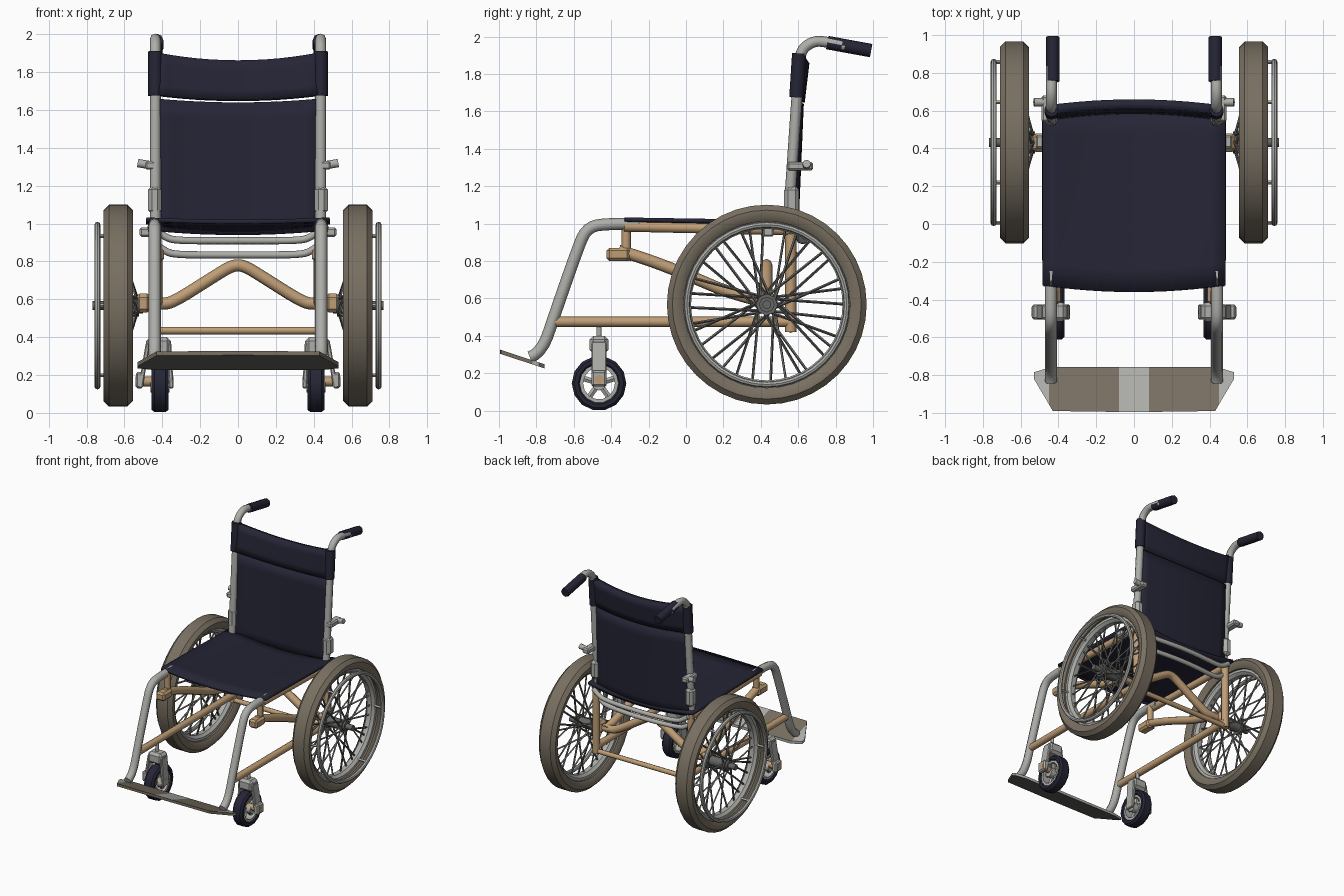
import bpy, bmesh, math, random
from mathutils import Vector

if "Cube" in bpy.data.objects:
    bpy.data.objects.remove(bpy.data.objects["Cube"])
random.seed(3)


def mat(name, r, g, b):
    m = bpy.data.materials.new(name)
    m.diffuse_color = (r, g, b, 1)
    m.use_nodes = True
    m.node_tree.nodes["Principled BSDF"].inputs["Base Color"].default_value = m.diffuse_color
    return m


NAVY = mat("navy fabric", 0.018, 0.018, 0.036)
GREY = mat("light grey metal", 0.42, 0.42, 0.40)
TAUPE = mat("taupe rubber", 0.19, 0.16, 0.12)
BROWN = mat("tan frame", 0.52, 0.34, 0.18)
STEEL = mat("dark steel", 0.13, 0.13, 0.125)


def finish(name, me, mats, mirror=False, angle=40):
    """Make the object, mirror it across x if asked, smooth it by angle."""
    ob = bpy.data.objects.new(name, me)
    bpy.context.collection.objects.link(ob)
    if not me.materials:
        for m in mats:
            me.materials.append(m)
    bpy.ops.object.select_all(action='DESELECT')
    ob.select_set(True)
    bpy.context.view_layer.objects.active = ob
    bpy.ops.object.shade_smooth_by_angle(angle=math.radians(angle))
    if mirror:
        ob.modifiers.new("mirror", 'MIRROR').use_mirror_merge = False
    return ob


def tubes(name, paths, r, m, mirror=False, res=2):
    """Round tubes along control points; bends are softened."""
    cu = bpy.data.curves.new(name, 'CURVE')
    cu.dimensions = '3D'
    cu.bevel_depth, cu.bevel_resolution, cu.use_fill_caps = r, res, True
    for pts in paths:
        sp = cu.splines.new('NURBS' if len(pts) > 2 else 'POLY')
        sp.points.add(len(pts) - 1)
        for p, co in zip(sp.points, pts):
            p.co = (*co, 1)
        if len(pts) > 2:
            sp.order_u, sp.use_endpoint_u, sp.resolution_u = 3, True, 4
    tmp = bpy.data.objects.new("tmp", cu)
    bpy.context.collection.objects.link(tmp)
    dg = bpy.context.evaluated_depsgraph_get()
    me = bpy.data.meshes.new_from_object(tmp.evaluated_get(dg))
    bpy.data.objects.remove(tmp)
    me.materials.clear()
    return finish(name, me, [m], mirror, 50)


def side(x, pts):
    return [(x, y, z) for y, z in pts]


def lathe(name, centre, profile, n, m, mirror=True):
    """Turn a closed (x offset, radius) profile round an axle along x."""
    bm = bmesh.new()
    rings = []
    for i in range(n):
        a = 2 * math.pi * i / n
        rings.append([bm.verts.new(Vector(centre) + Vector((x, r * math.cos(a), r * math.sin(a))))
                      for x, r in profile])
    k = len(profile)
    for i in range(n):
        A, B = rings[i], rings[(i + 1) % n]
        for j in range(k):
            bm.faces.new((A[j], A[(j + 1) % k], B[(j + 1) % k], B[j]))
    bmesh.ops.recalc_face_normals(bm, faces=bm.faces)
    me = bpy.data.meshes.new(name)
    bm.to_mesh(me)
    return finish(name, me, [m], mirror)


def box(name, lo, hi, m, mirror=True, bevel=0.01):
    bm = bmesh.new()
    bmesh.ops.create_cube(bm, size=1)
    for v in bm.verts:
        v.co = [l + (h - l) * (c + 0.5) for l, h, c in zip(lo, hi, v.co)]
    bmesh.ops.bevel(bm, geom=bm.edges[:], offset=bevel, segments=1, affect='EDGES')
    me = bpy.data.meshes.new(name)
    bm.to_mesh(me)
    return finish(name, me, [m], mirror, 20)


def sheet(name, f, nu, nv, thick, m):
    """Cloth panel: f maps u in -1..1 and v in 0..1 to a point."""
    bm = bmesh.new()
    g = [[bm.verts.new(f(2 * i / nu - 1, j / nv)) for j in range(nv + 1)] for i in range(nu + 1)]
    for i in range(nu):
        for j in range(nv):
            bm.faces.new((g[i][j], g[i + 1][j], g[i + 1][j + 1], g[i][j + 1]))
    me = bpy.data.meshes.new(name)
    bm.to_mesh(me)
    ob = finish(name, me, [m])
    s = ob.modifiers.new("thickness", 'SOLIDIFY')
    s.thickness, s.offset = thick, 0
    return ob


# Cloth: seat, backrest, upper band with sleeves round the posts
sheet("seat", lambda u, v: (0.485 * u, -0.325 + 0.93 * v - 0.035 * (1 - u * u) * (1 - v),
      1.022 - 0.015 * v - (0.012 + 0.035 * v) * (1 - u * u)), 12, 8, 0.022, NAVY)
sheet("backrest", lambda u, v: (0.43 * u, 0.56 + 0.03 * v + 0.03 * (1 - u * u),
      0.96 + 0.70 * v - 0.02 * (1 - u * u)), 12, 8, 0.02, NAVY)
sheet("upper_back_band", lambda u, v: (0.45 * u, 0.58 + 0.025 * v + 0.03 * (1 - u * u),
      1.68 + 0.225 * v - (0.03 + 0.015 * v) * (1 - u * u)), 12, 4, 0.05, NAVY)
tubes("band_sleeve", [side(0.437, [(0.59, 1.675), (0.605, 1.91)])], 0.038, NAVY, True)

# Back posts and push handles
tubes("back_post", [side(0.437, [(0.545, 0.98), (0.58, 1.5), (0.605, 1.84), (0.615, 1.93),
      (0.68, 1.975), (0.74, 1.975), (0.85, 1.95)])], 0.029, GREY, True)
tubes("hand_grip", [side(0.43, [(0.755, 1.968), (0.99, 1.925)])], 0.036, NAVY, True)
box("post_sleeve", (0.405, 0.525, 1.05), (0.475, 0.605, 1.2), GREY, bevel=0.02)
box("post_clamp", (0.43, 0.54, 1.285), (0.49, 0.68, 1.33), GREY)
tubes("clamp_knob", [[(0.47, 0.645, 1.31), (0.53, 0.645, 1.32)]], 0.022, GREY, True)

# Side frame
tubes("front_leg", [side(0.44, [(-0.25, 1.0), (-0.40, 1.0), (-0.53, 0.985), (-0.585, 0.85),
      (-0.70, 0.52), (-0.77, 0.31), (-0.835, 0.285)])], 0.032, GREY, True)
tubes("seat_rail", [side(0.45, [(-0.33, 0.985), (0.57, 0.965)])], 0.028, BROWN, True)
tubes("lower_rail", [side(0.44, [(-0.70, 0.475), (0.57, 0.475)])], 0.028, BROWN, True)
tubes("rear_upright", [side(0.44, [(0.56, 0.42), (0.56, 0.99)])], 0.03, BROWN, True)
tubes("diagonal_brace", [side(0.43, [(-0.36, 0.855), (-0.25, 0.825), (0.0, 0.73),
      (0.25, 0.62), (0.45, 0.575)])], 0.032, BROWN, True)
tubes("brace_hanger", [side(0.43, [(-0.32, 0.80), (-0.32, 1.0)])], 0.025, BROWN, True)
box("brace_bracket", (0.39, -0.425, 0.80), (0.47, -0.30, 0.87), BROWN, bevel=0.015)

# Cross members
arch = [(-0.55, 0.575), (-0.40, 0.575), (-0.34, 0.585), (-0.12, 0.725), (-0.03, 0.78)]
arch += [(-x, z) for x, z in reversed(arch)]
tubes("axle_arch", [[(x, 0.43, z) for x, z in arch]], 0.032, BROWN)
tubes("rear_cross_bar", [[(-0.44, 0.56, 0.435), (0.44, 0.56, 0.435)]], 0.02, BROWN)
for name, y, z in (("back_bar_upper", 0.60, 0.91), ("back_bar_lower", 0.55, 0.835)):
    bar = [(-0.44, z + 0.06), (-0.39, z + 0.02), (-0.33, z), (-0.1, z)]
    bar += [(-x, h) for x, h in reversed(bar)]
    tubes(name, [[(x, y + 0.04 * (1 - abs(x) / 0.44), h) for x, h in bar]], 0.019, GREY)
box("axle_bracket", (0.46, 0.38, 0.53), (0.54, 0.48, 0.63), BROWN, bevel=0.02)
box("wheel_lock", (0.45, 0.40, 0.93), (0.52, 0.47, 0.98), GREY)

# Rear wheels
C = Vector((0.633, 0.432, 0.567))
half = [(0.055, 0.445), (0.077, 0.475), (0.077, 0.505), (0.048, 0.534)]
lathe("rear_tyre", C, half + [(-x, r) for x, r in reversed(half)], 40, TAUPE)
lathe("rear_rim", C, [(-0.04, 0.455), (-0.04, 0.425), (-0.02, 0.405), (0.02, 0.405),
      (0.04, 0.425), (0.04, 0.455)], 40, GREY)
ring = [(0.11 + 0.016 * math.cos(t * math.pi / 4), 0.427 + 0.016 * math.sin(t * math.pi / 4))
        for t in range(8)]
lathe("push_rim", C, ring, 40, GREY)


def polar(x, r, a):
    return C + Vector((x, r * math.cos(a), r * math.sin(a)))


tubes("push_rim_peg", [[polar(0.03, 0.425, k * math.pi / 3), polar(0.11, 0.425, k * math.pi / 3)]
      for k in range(6)], 0.01, GREY, True, 0)
spokes = []
for i in range(32):
    a = 2 * math.pi * i / 32
    lean = (0.9 if i % 4 < 2 else -0.9) + random.uniform(-0.3, 0.3)
    hub_x = -0.10 if i % 2 else 0.05
    spokes.append([polar(hub_x, 0.045, a + lean), polar(0, 0.415, a + random.uniform(-0.06, 0.06))])
tubes("wheel_spokes", spokes, 0.0075, STEEL, True, 0)
tubes("wheel_hub", [[polar(-0.13, 0, 0), polar(0.075, 0, 0)]], 0.042, STEEL, True)
tubes("hub_cap", [[polar(0.07, 0, 0), polar(0.135, 0, 0)]], 0.024, STEEL, True)
for n, x in (("hub_flange_inner", -0.10), ("hub_flange_outer", 0.05)):
    tubes(n, [[polar(x - 0.01, 0, 0), polar(x + 0.01, 0, 0)]], 0.058, STEEL, True)

# Front casters
K = Vector((0.412, -0.465, 0.146))
half = [(0.032, 0.10), (0.045, 0.112), (0.045, 0.132), (0.03, 0.146)]
lathe("caster_tyre", K, half + [(-x, r) for x, r in reversed(half)], 14, NAVY)
lathe("caster_rim", K, [(-0.036, 0.108), (-0.036, 0.085), (0.036, 0.085), (0.036, 0.108)], 14, GREY)
tubes("caster_spokes", [[K, K + Vector((0, 0.09 * math.cos(a), 0.09 * math.sin(a)))]
      for a in [math.pi / 2 + k * 2 * math.pi / 5 for k in range(5)]], 0.017, GREY, True, 1)
tubes("caster_hub", [[K - Vector((0.05, 0, 0)), K + Vector((0.05, 0, 0))]], 0.038, GREY, True)
tubes("caster_axle", [[K + Vector((-0.07, 0, 0.02)), K + Vector((0.13, 0, 0.02))]], 0.026, BROWN, True)
box("fork_crown", (0.355, -0.515, 0.305), (0.485, -0.415, 0.40), GREY, bevel=0.02)
for n, x0, x1 in (("fork_inner", 0.365, 0.352), ("fork_outer", 0.475, 0.515)):
    ob = box(n, (-0.012, -0.505, 0.13), (0.012, -0.425, 0.37), GREY, bevel=0.006)
    for v in ob.data.vertices:
        v.co.x += x0 + (x1 - x0) * min(1, (0.37 - v.co.z) / 0.2)
box("fork_axle_nut", (0.50, -0.505, 0.13), (0.54, -0.425, 0.215), GREY)
tubes("fork_stem", [side(0.425, [(-0.465, 0.39), (-0.465, 0.47)])], 0.014, GREY, True)

# Footplate: tilted, grey tips and centre patch, dark underside
bm = bmesh.new()
half = [(0.53, -0.82, -0.785), (0.45, -0.955, -0.76), (0.43, -0.99, -0.757), (0.08, -0.995, -0.757)]
rows = []
for x, yf, yb in [(-x, f, b) for x, f, b in half] + half[::-1]:
    rows.append([bm.verts.new((x, y, 0.248 + (-0.757 - y) * 0.33 + dz))
                 for dz in (0, -0.022) for y in (yf, yb)])
for k, (a, b) in enumerate(zip(rows, rows[1:])):
    grey = k in (0, 3, 6)
    bm.faces.new((a[0], b[0], b[1], a[1])).material_index = 1 if grey else 0
    bm.faces.new((a[2], a[3], b[3], b[2])).material_index = 2
    bm.faces.new((a[0], a[2], b[2], b[0])).material_index = 0
    bm.faces.new((a[1], b[1], b[3], a[3])).material_index = 1
for r in (rows[0], rows[-1]):
    bm.faces.new((r[0], r[1], r[3], r[2])).material_index = 1
bmesh.ops.recalc_face_normals(bm, faces=bm.faces)
me = bpy.data.meshes.new("footplate")
bm.to_mesh(me)
finish("footplate", me, [TAUPE, GREY, STEEL], False, 20)
